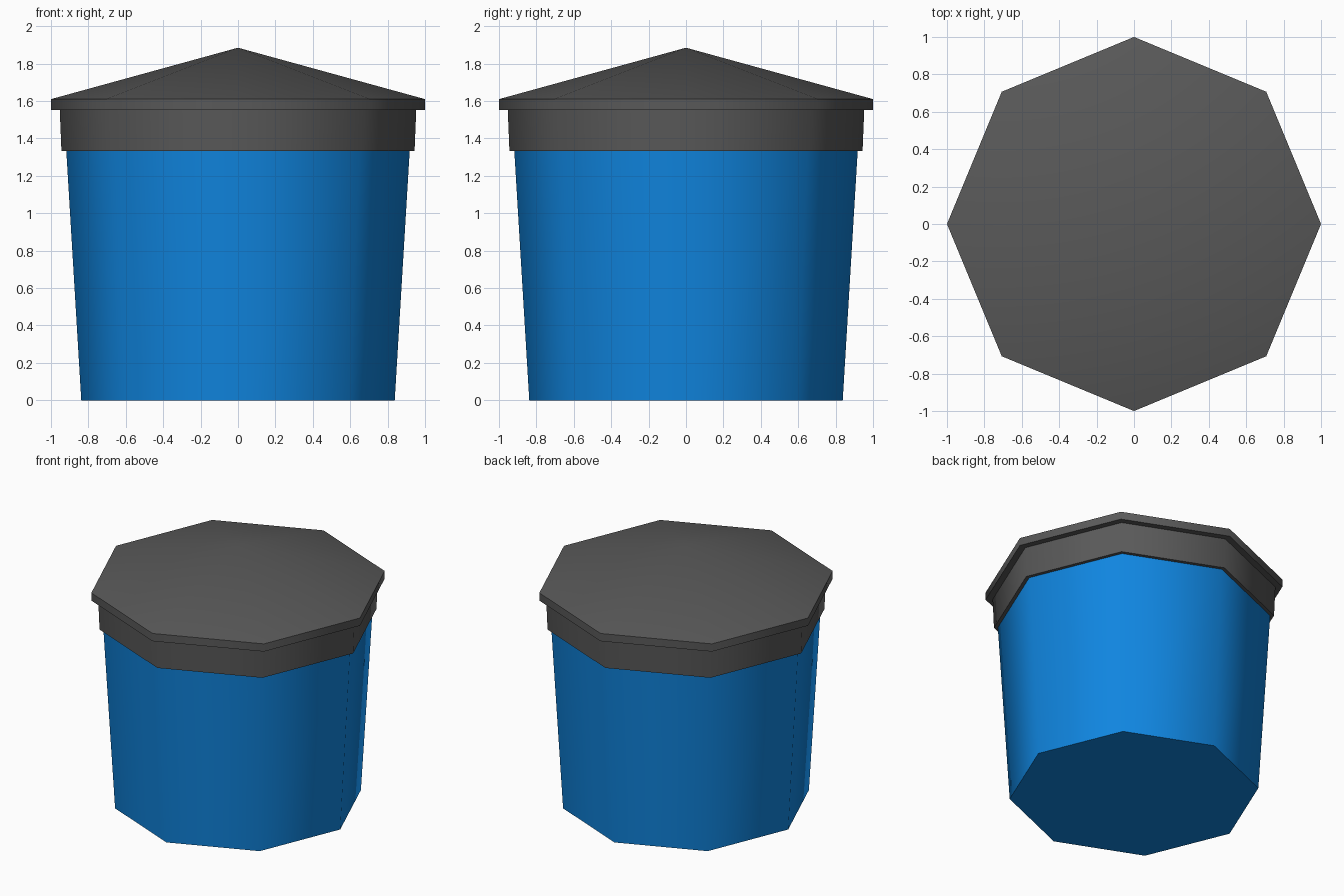
import bpy
import bmesh
import math

SIDES = 8

cube = bpy.data.objects.get("Cube")
if cube:
    bpy.data.objects.remove(cube, do_unlink=True)


def make_material(name, rgb):
    mat = bpy.data.materials.new(name)
    mat.use_nodes = True
    color = (*rgb, 1.0)
    mat.diffuse_color = color
    bsdf = mat.node_tree.nodes["Principled BSDF"]
    bsdf.inputs["Base Color"].default_value = color
    bsdf.inputs["Roughness"].default_value = 0.7
    return mat


def lathe(name, profile, mat):
    """Closed eight-sided solid from (radius, height) pairs; radius 0 is a tip."""
    bm = bmesh.new()
    rings = []
    for r, z in profile:
        count = SIDES if r > 0 else 1
        angles = [2 * math.pi * i / SIDES for i in range(count)]
        rings.append([bm.verts.new((r * math.cos(a), r * math.sin(a), z)) for a in angles])
    for low, high in zip(rings, rings[1:]):
        for i in range(SIDES):
            j = (i + 1) % SIDES
            if len(high) == 1:
                bm.faces.new((low[i], low[j], high[0]))
            else:
                bm.faces.new((low[i], low[j], high[j], high[i]))
    bm.faces.new(rings[0][::-1])
    if len(rings[-1]) > 1:
        bm.faces.new(rings[-1])
    bmesh.ops.recalc_face_normals(bm, faces=bm.faces)
    mesh = bpy.data.meshes.new(name)
    bm.to_mesh(mesh)
    bm.free()
    mesh.materials.append(mat)
    obj = bpy.data.objects.new(name, mesh)
    bpy.context.collection.objects.link(obj)
    # Rounded shading around the sides, crisp rims
    bpy.ops.object.select_all(action="DESELECT")
    obj.select_set(True)
    bpy.context.view_layer.objects.active = obj
    bpy.ops.object.shade_smooth_by_angle(angle=math.radians(50))
    return obj


blue = make_material("bright blue", (0.005, 0.235, 0.74))
grey = make_material("dark grey", (0.1, 0.1, 0.1))

# Tapered tub
lathe("tub", [(0.838, 0.0), (0.922, 1.4)], blue)
# Collar around the tub's mouth
lathe("collar", [(0.944, 1.333), (0.953, 1.553)], grey)
# Lid with a short upright rim and a low pointed top
lathe("lid", [(1.0, 1.553), (1.0, 1.61), (0.0, 1.885)], grey)
